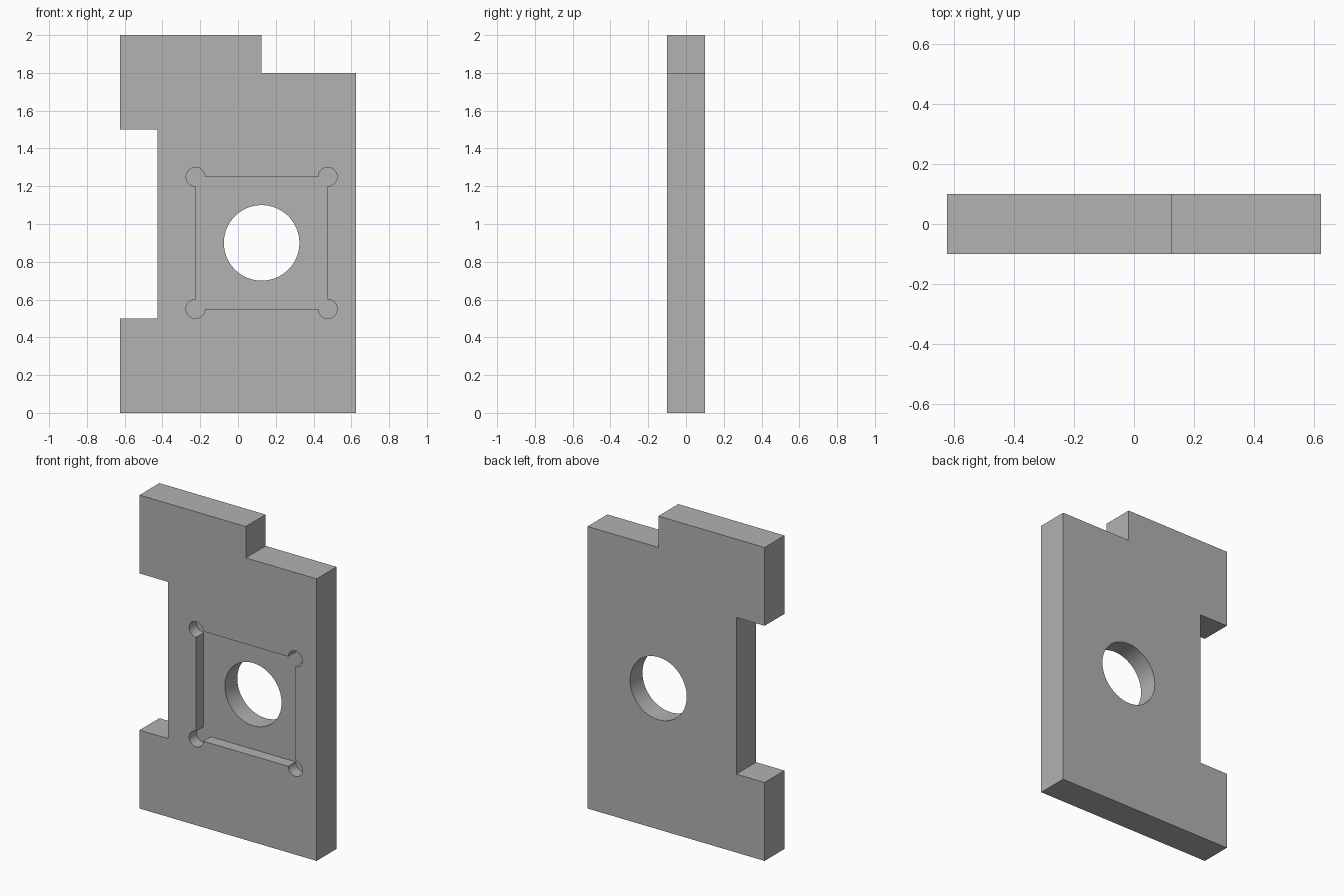
import bpy
import bmesh
from math import cos, sin, pi, radians

cube = bpy.data.objects.get("Cube")
if cube:
    bpy.data.objects.remove(cube, do_unlink=True)

# Plate material
grey = bpy.data.materials.new("plain_grey")
grey.use_nodes = True
grey.diffuse_color = (0.445, 0.445, 0.445, 1)
grey.node_tree.nodes["Principled BSDF"].inputs["Base Color"].default_value = grey.diffuse_color


def prism(name, outline, y_front, y_back):
    """Extrude an x-z outline from y_front to y_back."""
    bm = bmesh.new()
    face = bm.faces.new([bm.verts.new((x, y_front, z)) for x, z in outline])
    extruded = bmesh.ops.extrude_face_region(bm, geom=[face])["geom"]
    moved = [v for v in extruded if isinstance(v, bmesh.types.BMVert)]
    bmesh.ops.translate(bm, verts=moved, vec=(0, y_back - y_front, 0))
    bmesh.ops.recalc_face_normals(bm, faces=bm.faces)
    mesh = bpy.data.meshes.new(name)
    bm.to_mesh(mesh)
    bm.free()
    mesh.materials.append(grey)
    obj = bpy.data.objects.new(name, mesh)
    bpy.context.collection.objects.link(obj)
    return obj


def arc(cx, cz, radius, start, sweep, steps):
    return [(cx + radius * cos(start + sweep * i / steps),
             cz + radius * sin(start + sweep * i / steps)) for i in range(steps + 1)]


# Plate with a side notch and a stepped top
HALF_W, HALF_T = 0.625, 0.1
plate = prism("plate", [
    (-HALF_W, 0), (HALF_W, 0), (HALF_W, 1.8), (0.125, 1.8), (0.125, 2),
    (-HALF_W, 2), (-HALF_W, 1.5), (-0.425, 1.5), (-0.425, 0.5), (-HALF_W, 0.5),
], -HALF_T, HALF_T)

# Square front pocket with round corner reliefs
CX, CZ, HALF_POCKET, RELIEF = 0.125, 0.9, 0.35, 0.05
pocket_outline = []
for k, (sx, sz) in enumerate([(1, 1), (-1, 1), (-1, -1), (1, -1)]):
    pocket_outline += arc(CX + sx * HALF_POCKET, CZ + sz * HALF_POCKET, RELIEF,
                          (k - 1) * pi / 2, 1.5 * pi, 24)
pocket = prism("pocket_cutter", pocket_outline, -0.2, -HALF_T + 0.075)

# Round through hole
hole = prism("hole_cutter", arc(CX, CZ, 0.2, 0, 2 * pi, 64)[:-1], -0.3, 0.3)

# Cut the pocket and the hole
bpy.ops.object.select_all(action="DESELECT")
plate.select_set(True)
bpy.context.view_layer.objects.active = plate
for cutter in (pocket, hole):
    cutter.hide_render = True
    mod = plate.modifiers.new(cutter.name, "BOOLEAN")
    mod.operation = "DIFFERENCE"
    mod.solver = "EXACT"
    mod.object = cutter
    bpy.ops.object.modifier_apply(modifier=mod.name)
    bpy.data.objects.remove(cutter, do_unlink=True)

bpy.ops.object.shade_smooth_by_angle(angle=radians(30))
